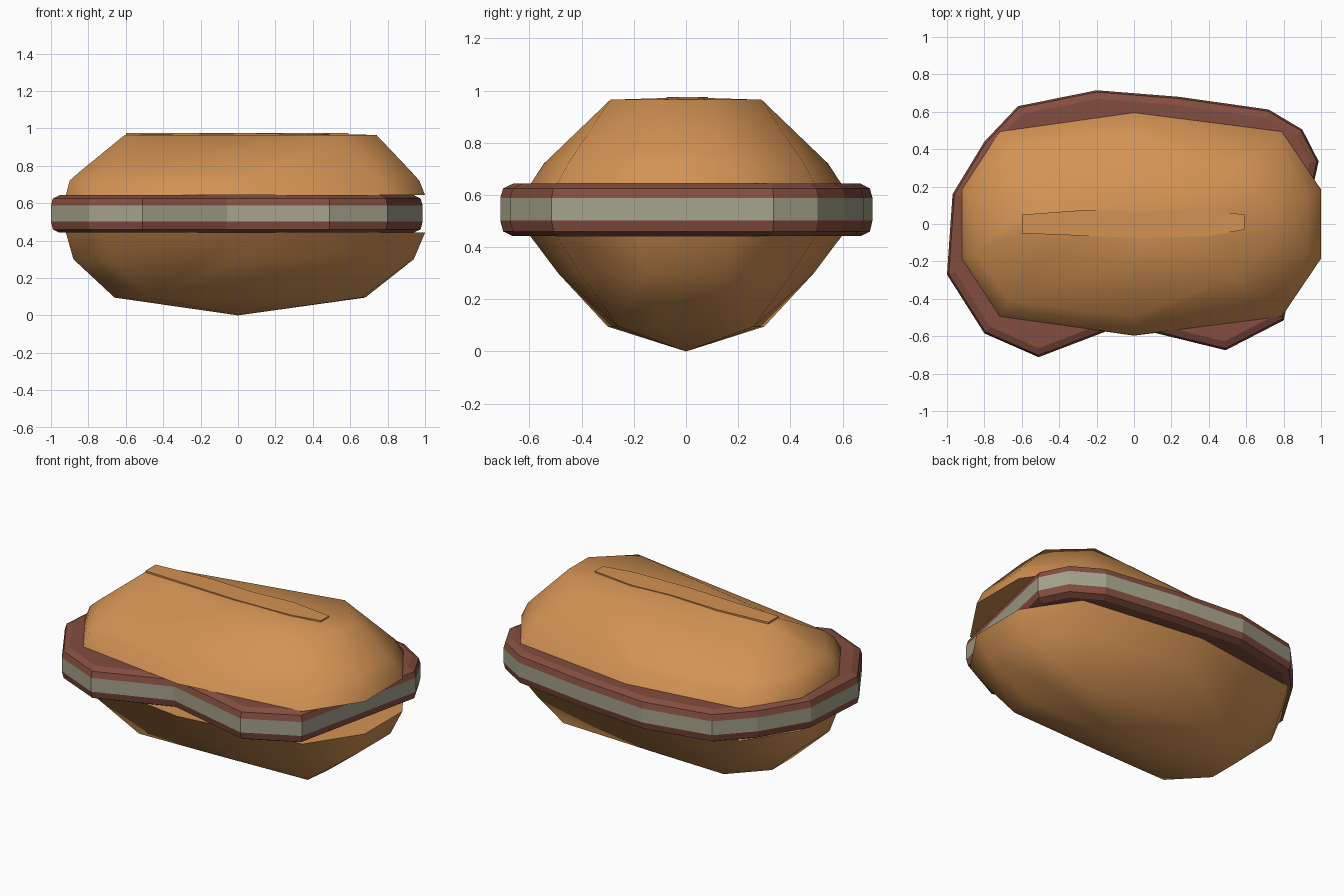
import bpy, bmesh
from mathutils import Vector

if "Cube" in bpy.data.objects:
    bpy.data.objects.remove(bpy.data.objects["Cube"])


def material(name, rgb):
    m = bpy.data.materials.new(name)
    m.diffuse_color = (*rgb, 1)
    m.use_nodes = True
    m.node_tree.nodes["Principled BSDF"].inputs["Base Color"].default_value = m.diffuse_color
    return m


BREAD = material("bread", (0.65, 0.29, 0.088))
MEAT = material("meat", (0.23, 0.075, 0.05))
BAND = material("band", (0.37, 0.36, 0.26))


def finish(name, bm, mats):
    bmesh.ops.recalc_face_normals(bm, faces=bm.faces)
    me = bpy.data.meshes.new(name)
    bm.to_mesh(me)
    bm.free()
    for m in mats:
        me.materials.append(m)
    ob = bpy.data.objects.new(name, me)
    bpy.context.collection.objects.link(ob)
    return ob


def loft(name, rings, mats, band=None):
    """Skin a stack of rings and cap both ends."""
    bm = bmesh.new()
    loops = [[bm.verts.new(p) for p in r] for r in rings]
    n = len(loops[0])
    for k, (a, b) in enumerate(zip(loops, loops[1:])):
        for i in range(n):
            f = bm.faces.new((a[i], a[(i + 1) % n], b[(i + 1) % n], b[i]))
            f.material_index = int(k == band)
    bm.faces.new(loops[0])
    bm.faces.new(loops[-1])
    return finish(name, bm, mats)


def mirrored(half, z):
    """Full ring from the points on its +y side."""
    return [(x, y, z) for x, y in half + [(x, -y) for x, y in reversed(half)]]


def bun_ring(left, right, depth, z):
    half = [(1, .31), (.79, .83), (0, 1), (-.78, .83), (-1, .31)]
    return mirrored([(u * (right if u > 0 else left), v * depth) for u, v in half], z)


def bun(name, rings, tip):
    """Smooth convex shell around the rings and the tip."""
    bm = bmesh.new()
    for p in sum(rings, []) + [tip]:
        bm.verts.new(p)
    bmesh.ops.convex_hull(bm, input=bm.verts[:])
    bmesh.ops.delete(bm, geom=[v for v in bm.verts if not v.link_faces], context='VERTS')
    ob = finish(name, bm, [BREAD])
    bpy.ops.object.select_all(action='DESELECT')
    bpy.context.view_layer.objects.active = ob
    ob.select_set(True)
    bpy.ops.object.shade_smooth_by_angle(angle=1.1)


# Upper and lower bun halves
upper_top = [(.74, .10), (.53, .29), (0, .18), (-.4, .095), (-.605, .05)]
lower_base = [(.68, .10), (.66, .26), (.05, .285), (-.47, .30), (-.66, .10)]
bun("upper_bun", [bun_ring(.92, 1.0, .595, .643), bun_ring(.90, .97, .545, .72),
                  bun_ring(.85, .93, .495, .765), mirrored(upper_top, .965)],
    (.05, 0, .974))
bun("lower_bun", [bun_ring(.92, 1.0, .597, .442), bun_ring(.88, .94, .49, .30),
                  mirrored(lower_base, .095)], (0, 0, 0))

# Shallow flat crease along the top of the bun
crease = [(-.6, -.05), (.04, -.075), (.4, -.065), (.59, -.03), (.59, .05),
          (.32, .085), (.05, .065), (-.26, .075), (-.6, .05)]
loft("top_crease", [[(x, y, z) for x, y in crease] for z in (.962, .976)], [BREAD])

# Wavy meat slab with a pale band around its rim
slab = [(-1, -.27), (-.8, -.585), (-.51, -.712), (-.06, -.54), (.49, -.675),
        (.8, -.515), (.987, .335), (.9, .505), (.72, .612), (.24, .68),
        (-.2, .715), (-.62, .63), (-.8, .44), (-.97, .16)]


def inset(points, d):
    out = []
    for i, p in enumerate(points):
        a, b, c = Vector(points[i - 1]), Vector(p), Vector(points[(i + 1) % len(points)])
        n1, n2 = [Vector((-e.y, e.x)).normalized() for e in (b - a, c - b)]
        out.append(b + (n1 + n2) * (d / (1 + n1.dot(n2))))
    return out


profile = [(.045, .442), (.01, .46), (0, .502), (0, .588), (.01, .625), (.045, .643)]
loft("meat_slab", [[(*p, z) for p in inset(slab, d)] for d, z in profile],
     [MEAT, BAND], band=2)
